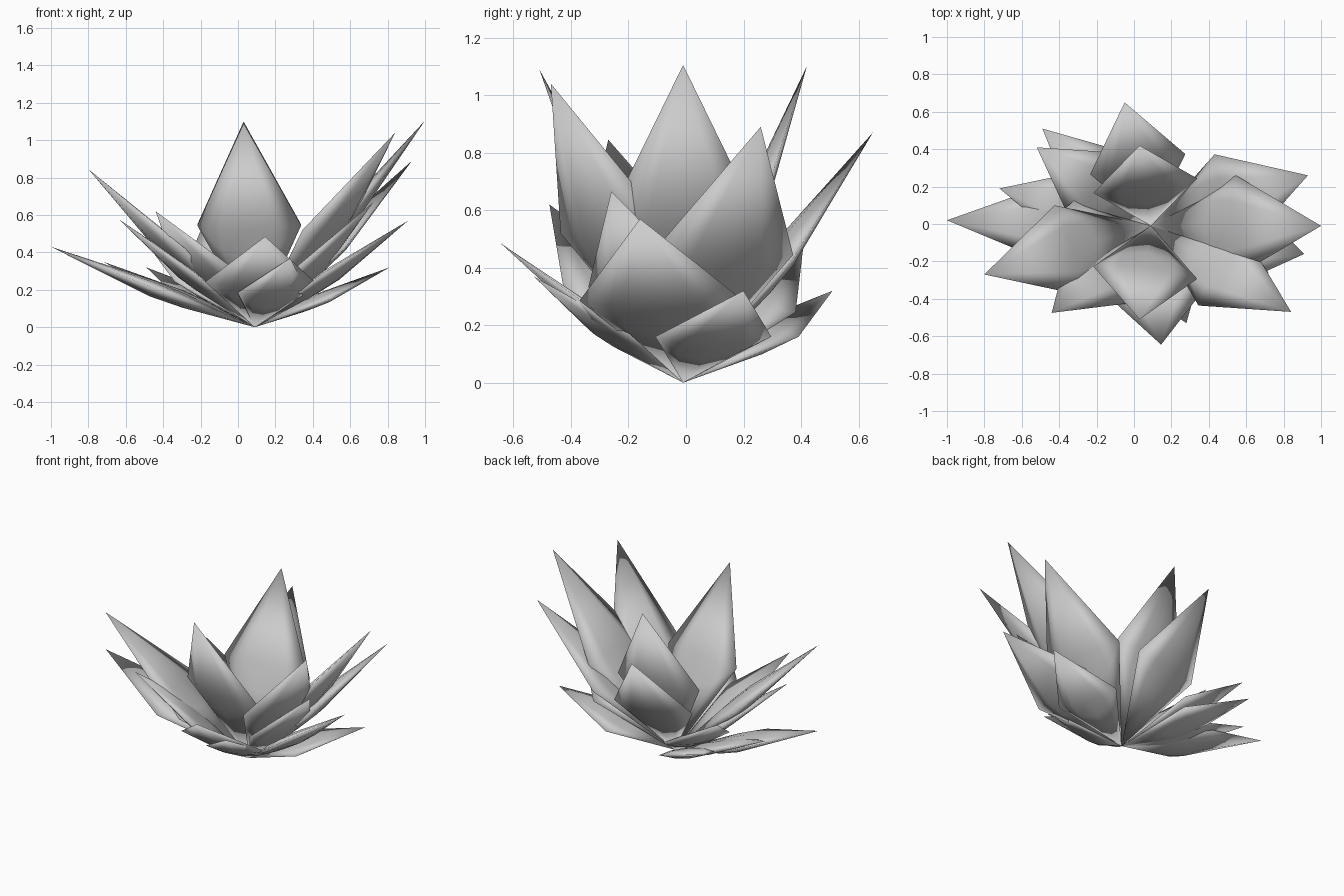
import bpy
import bmesh
from mathutils import Vector

cube = bpy.data.objects.get("Cube")
if cube:
    bpy.data.objects.remove(cube, do_unlink=True)

grey = bpy.data.materials.new("leaf grey")
grey.use_nodes = True
color = (0.6, 0.6, 0.6, 1)
grey.diffuse_color = color
grey.node_tree.nodes["Principled BSDF"].inputs["Base Color"].default_value = color

ROOT = Vector((0.09, -0.01, 0))
COLUMNS = 5


def leaf(name, tip, half_width):
    """Plump diamond-shaped leaf running from the shared root to its tip."""
    tip = Vector(tip)
    axis = tip - ROOT
    side = Vector((-axis.y, axis.x, 0)).normalized()
    under = side.cross(axis).normalized()
    if under.z > 0:
        under.negate()
    bm = bmesh.new()
    root_vert, tip_vert = bm.verts.new(ROOT), bm.verts.new(tip)
    corners = [bm.verts.new(ROOT + axis * 0.5 + side * half_width * s) for s in (-1, 1)]

    def row(along, bulge):
        """Curved row of points across the leaf between its two corners."""
        points = [corners[0]]
        for i in range(1, COLUMNS - 1):
            u = 2 * i / (COLUMNS - 1) - 1
            arch = 1 - u * u
            points.append(bm.verts.new(
                ROOT + axis * (0.5 + (along - 0.5) * arch) + side * half_width * u
                + under * bulge * axis.length * arch))
        return points + [corners[1]]

    # Outer and inner skins share the root, tip and corners
    for bulge in (0.045, -0.03):
        crease = row(0.34, bulge * 0.85)
        belly = row(0.5, bulge)
        for i in range(COLUMNS - 1):
            bm.faces.new((root_vert, crease[i], crease[i + 1]))
            bm.faces.new((tip_vert, belly[i + 1], belly[i]))
            quad = (crease[i], belly[i], belly[i + 1], crease[i + 1])
            bm.faces.new(list(dict.fromkeys(quad)))
    bmesh.ops.recalc_face_normals(bm, faces=bm.faces)
    mesh = bpy.data.meshes.new(name)
    bm.to_mesh(mesh)
    bm.free()
    mesh.materials.append(grey)
    mesh.shade_smooth()
    bpy.context.collection.objects.link(bpy.data.objects.new(name, mesh))


# Tall inner leaves
inner = [((0.03, -0.51, 1.09), 0.28), ((0.03, 0.42, 1.10), 0.28),
         ((1.0, -0.01, 1.105), 0.27), ((0.84, -0.47, 1.04), 0.23),
         ((0.93, 0.26, 0.89), 0.26), ((-0.05, 0.65, 0.87), 0.26),
         ((-0.80, -0.27, 0.845), 0.25)]
# Middle ring
middle = [((0.72, -0.26, 0.665), 0.22), ((-0.44, -0.475, 0.62), 0.24),
          ((-0.64, -0.17, 0.58), 0.22), ((0.91, -0.16, 0.57), 0.29),
          ((-0.52, 0.41, 0.49), 0.22)]
# Low outer leaves
outer = [((0.145, -0.645, 0.485), 0.295), ((-1.0, 0.02, 0.43), 0.21),
         ((0.28, -0.53, 0.37), 0.2), ((-0.72, 0.19, 0.35), 0.2),
         ((-0.49, 0.51, 0.32), 0.19), ((0.81, 0.20, 0.32), 0.21)]

for ring, leaves in (("inner", inner), ("middle", middle), ("outer", outer)):
    for n, (tip, half_width) in enumerate(leaves, 1):
        leaf(f"{ring}_leaf_{n}", tip, half_width)
